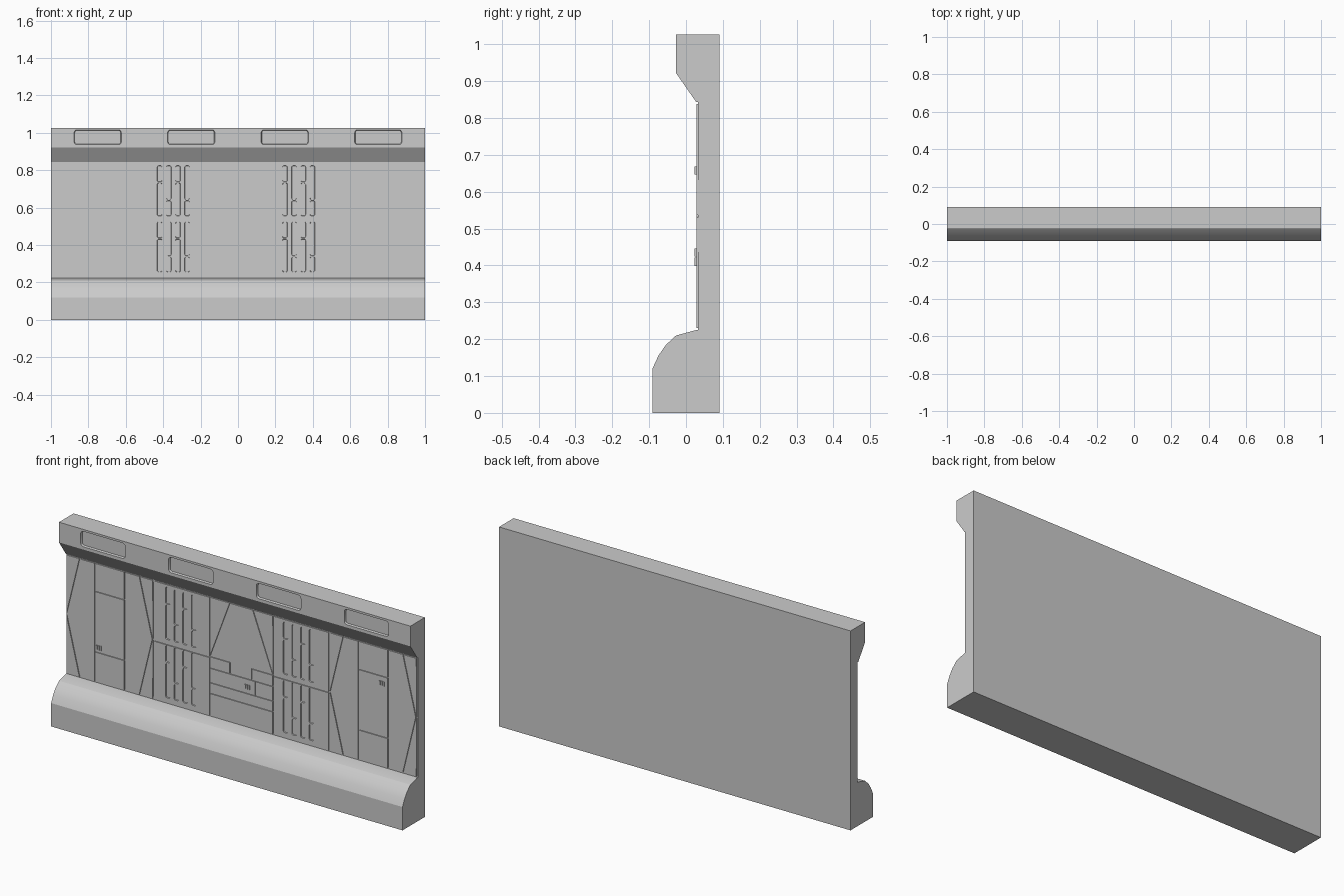
import bpy, bmesh, math

cube = bpy.data.objects.get("Cube")
if cube:
    bpy.data.objects.remove(cube, do_unlink=True)

grey = bpy.data.materials.new("wall grey")
grey.use_nodes = True
COLOUR = (0.6, 0.6, 0.6, 1)
grey.diffuse_color = COLOUR
grey.node_tree.nodes["Principled BSDF"].inputs["Base Color"].default_value = COLOUR

FACE, FLOOR = 0.028, 0.033     # y of panel fronts and of the groove floor
LOW, HIGH, MID = 0.228, 0.84, 0.534


def finish(bm, name):
    bmesh.ops.recalc_face_normals(bm, faces=bm.faces)
    mesh = bpy.data.meshes.new(name)
    bm.to_mesh(mesh)
    bm.free()
    mesh.materials.append(grey)
    obj = bpy.data.objects.new(name, mesh)
    bpy.context.collection.objects.link(obj)
    return obj


def extrude(bm, faces, offset):
    out = bmesh.ops.extrude_face_region(bm, geom=faces)
    verts = [v for v in out["geom"] if isinstance(v, bmesh.types.BMVert)]
    bmesh.ops.translate(bm, verts=verts, vec=offset)


def panels(name, outlines, gap=0.004):
    """Flat plates from x, z outlines, each shrunk to leave a groove around it."""
    bm = bmesh.new()
    faces = [bm.faces.new([bm.verts.new((x, FACE, z)) for x, z in o]) for o in outlines]
    bm.normal_update()
    rim = bmesh.ops.inset_individual(bm, faces=faces, thickness=gap)["faces"]
    bmesh.ops.delete(bm, geom=rim, context="FACES")
    extrude(bm, list(bm.faces), (0, FLOOR + 0.003 - FACE, 0))
    return finish(bm, name)


def box(x0, x1, z0, z1):
    return [(x0, z0), (x1, z0), (x1, z1), (x0, z1)]


def rounded(x0, x1, z0, z1, r):
    pts = []
    for i, (cx, cz) in enumerate(box(x0 + r, x1 - r, z0 + r, z1 - r)):
        for k in range(4):
            a = math.pi * (1 + i / 2 + k / 6)
            pts.append((cx + r * math.cos(a), cz + r * math.sin(a)))
    return pts


def cutter(name, rects, radius, y0, y1, taper):
    """Tapered rounded recesses, narrower at the back."""
    bm = bmesh.new()
    for x0, x1, z0, z1 in rects:
        front = rounded(x0, x1, z0, z1, radius)
        back = rounded(x0 + taper, x1 - taper, z0 + taper, z1 - taper, radius - taper)
        a = [bm.verts.new((x, y0, z)) for x, z in front]
        b = [bm.verts.new((x, y1, z)) for x, z in back]
        bm.faces.new(a)
        bm.faces.new(b[::-1])
        for i in range(len(a)):
            j = (i + 1) % len(a)
            bm.faces.new((a[i], b[i], b[j], a[j]))
    obj = finish(bm, name)
    obj.hide_render = True
    obj.hide_viewport = True
    return obj


def cut(obj, tool):
    mod = obj.modifiers.new("recesses", "BOOLEAN")
    mod.operation = "DIFFERENCE"
    mod.solver = "EXACT"
    mod.object = tool
    bpy.context.view_layer.objects.active = obj
    bpy.ops.object.modifier_apply(modifier=mod.name)
    bpy.data.objects.remove(tool, do_unlink=True)


# Wall body: side profile run along x
profile = [(0.091, 0), (-0.091, 0), (-0.091, 0.12), (-0.075, 0.155), (-0.055, 0.184),
           (-0.027, 0.21), (FACE, 0.225), (FLOOR, 0.225), (FLOOR, 0.843), (FACE, 0.843),
           (-0.027, 0.922), (-0.027, 1.026), (0.091, 1.026)]
bm = bmesh.new()
end = bm.faces.new([bm.verts.new((-1, y, z)) for y, z in profile])
extrude(bm, [end], (2, 0, 0))
body = finish(bm, "wall_body")

# Four rounded windows along the top beam
windows = [(x - 0.127, x + 0.127, 0.936, 1.016) for x in (-0.75, -0.25, 0.25, 0.75)]
cut(body, cutter("window_cutter", windows, 0.015, -0.029, -0.017, 0.004))

# Side modules: a split column between two pointed plates, with corner triangles
for side, cx in (("right", -0.75), ("left", 0.75)):
    shapes = [box(cx - 0.085, cx + 0.085, a, b)
              for a, b in ((LOW, 0.384), (0.384, 0.695), (0.695, HIGH))]
    for s in (-1, 1):
        tip, shoulder, inner, edge = (cx + s * d for d in (0.245, 0.17, 0.085, 0.247))
        shapes.append([(inner, LOW), (shoulder, LOW), (tip, MID), (shoulder, HIGH), (inner, HIGH)])
        for z in (LOW, HIGH):
            shapes.append([(edge, z), (shoulder, z), (edge, MID)])
    panels(side + "_module_panels", shapes, 0.0035)

# Vent panels beside the centre, with staggered pairs of slots
for side, s in (("right", -1), ("left", 1)):
    x0, x1 = sorted((s * 0.18, s * 0.498))
    vents = panels(side + "_vent_panels", [box(x0, x1, LOW, 0.53), box(x0, x1, 0.53, HIGH)])
    slots = []
    first = -0.419 if s < 0 else 0.251
    for i in range(4):
        x = first + i * 0.049
        for base in (0.255, 0.555):
            split = base + (0.18 if i % 2 == 0 else 0.085)
            slots += [(x - 0.014, x + 0.014, base, split - 0.002),
                      (x - 0.014, x + 0.014, split + 0.002, base + 0.27)]
    cut(vents, cutter("slot_cutter", slots, 0.009, FACE - 0.002, FLOOR + 0.006, 0.004))

# Centre module: tapered hood over stepped control plates
panels("centre_panels", [
    [(-0.18, MID), (-0.065, MID), (-0.065, 0.475), (0.06, 0.475), (0.06, MID),
     (0.18, MID), (0.065, HIGH), (-0.065, HIGH)],
    [(-0.18, MID), (-0.18, HIGH), (-0.065, HIGH)],
    [(0.18, MID), (0.065, HIGH), (0.18, HIGH)],
    box(-0.18, -0.065, 0.475, MID),
    box(0.06, 0.18, 0.475, MID),
    box(-0.18, 0.08, 0.4, 0.475),
    box(0.08, 0.18, 0.4, 0.475),
    box(-0.18, 0.18, 0.345, 0.4),
    box(-0.18, 0.18, LOW, 0.345)], 0.003)


# Small raised switches
def switches(name, cx, cz):
    bm = bmesh.new()
    for i in (-1, 0, 1):
        x = cx + i * 0.012
        f = bm.faces.new([bm.verts.new((px, FACE - 0.005, pz))
                          for px, pz in box(x - 0.003, x + 0.003, cz - 0.011, cz + 0.011)])
        extrude(bm, [f], (0, 0.006, 0))
    finish(bm, name)


switches("right_switches", -0.81, 0.41)
switches("left_switches", 0.8, 0.658)
switches("centre_switches", 0.035, 0.435)

# Smooth the rounded base, keep other edges sharp
bpy.ops.object.select_all(action="DESELECT")
body.select_set(True)
bpy.context.view_layer.objects.active = body
bpy.ops.object.shade_smooth_by_angle(angle=math.radians(22))
